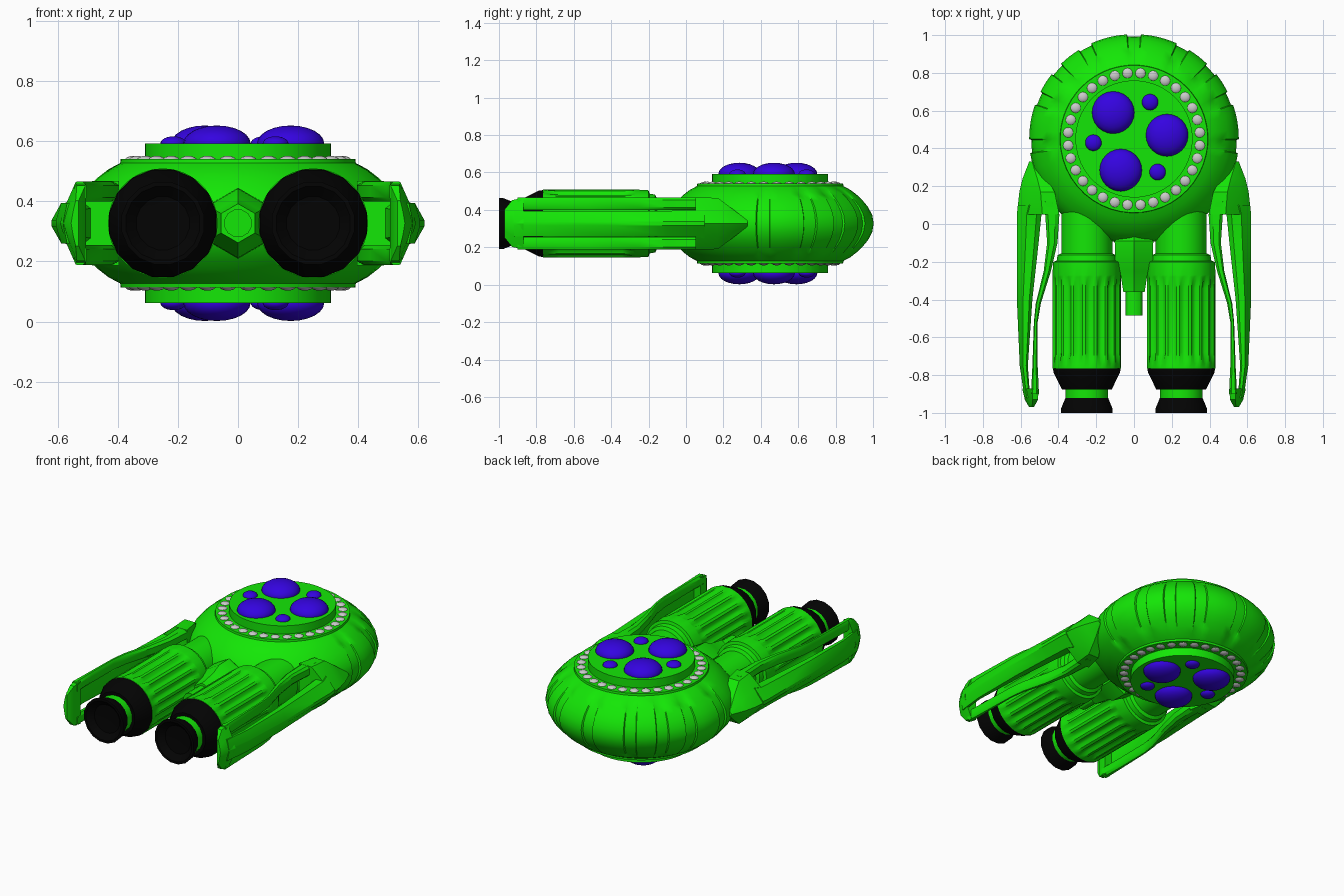
import bpy, bmesh, math
from mathutils import Vector

if "Cube" in bpy.data.objects:
    bpy.data.objects.remove(bpy.data.objects["Cube"])

CY, CZ = 0.45, 0.327   # hull centre


def material(name, rgb):
    m = bpy.data.materials.new(name)
    m.diffuse_color = (*rgb, 1)
    m.use_nodes = True
    m.node_tree.nodes["Principled BSDF"].inputs["Base Color"].default_value = m.diffuse_color
    return m


GREEN = material("green", (0.007, 0.8, 0.002))
BLACK = material("black", (0.001, 0.001, 0.001))
PURPLE = material("purple", (0.035, 0.001, 0.75))


def finish(name, bm, mat=None, angle=30):
    bmesh.ops.remove_doubles(bm, verts=bm.verts, dist=1e-5)
    bmesh.ops.recalc_face_normals(bm, faces=bm.faces)
    me = bpy.data.meshes.new(name)
    bm.to_mesh(me)
    bm.free()
    me.shade_smooth()
    me.set_sharp_from_angle(angle=math.radians(angle))
    ob = bpy.data.objects.new(name, me)
    bpy.context.collection.objects.link(ob)
    if mat:
        me.materials.append(mat)
    return ob


def skin(bm, rings):
    """Join rings of points with quads and cap both ends."""
    vr = [[bm.verts.new(p) for p in r] for r in rings]
    n = len(vr[0])
    for a, b in zip(vr, vr[1:]):
        for i in range(n):
            j = (i + 1) % n
            bm.faces.new((a[i], a[j], b[j], b[i]))
    bm.faces.new(vr[0])
    bm.faces.new(vr[-1])


def lathe_y(name, profile, n, mat, x):
    """Revolve (radius, y, groove depth) points about an axis along y."""
    rings = []
    for r, y, *g in profile:
        ring = []
        for k in range(n):
            t = 2 * math.pi * (k + 0.5) / n
            rr = r - (g[0] if g and k % 4 < 2 else 0)
            ring.append((x + rr * math.cos(t), y, CZ + rr * math.sin(t)))
        rings.append(ring)
    bm = bmesh.new()
    skin(bm, rings)
    return finish(name, bm, mat)


# Saucer hull: revolved profile with shallow strips around the front half
half = [(0.31, 0.265), (0.31, 0.213), (0.39, 0.213), (0.392, 0.2), (0.43, 0.18),
        (0.465, 0.153), (0.497, 0.122), (0.525, 0.088), (0.547, 0.045)]
profile = half + [(0.555, 0)] + [(r, -z) for r, z in reversed(half)]
angles = []     # (degrees from the front, sunken)
for c in (0, 28, 48, 67, 94, 266, 293, 312, 332):
    angles += [(c - 4, False), (c - 3.5, True), (c, True), (c + 3.5, True), (c + 4, False)]
angles += [(c, False) for c in (9, 14, 19, 38, 57.5, 76, 80.5, 85, 341, 346, 351, 322,
                                302.5, 275, 279.5, 284)]
angles += [(c, False) for c in range(106, 260, 8)]
angles.sort()
rings = []
for r, z in profile:
    ring = []
    for a, cut in angles:
        rr = r - (0.011 * (1 - (z / 0.2) ** 2) if cut and abs(z) < 0.19 else 0)
        t = math.radians(90 + a)
        ring.append((rr * math.cos(t), CY + rr * math.sin(t), CZ + z))
    rings.append(ring)
bm = bmesh.new()
skin(bm, rings)
finish("saucer_hull", bm, GREEN)


# Domes and bead rings on both faces of the saucer
def blob(bm, x, y, z, r, h, u, v):
    new = bmesh.ops.create_uvsphere(bm, u_segments=u, v_segments=v, radius=1)["verts"]
    for p in new:
        p.co = Vector((x + p.co.x * r, y + p.co.y * r, z + p.co.z * h))


domes = [(-0.11, 0.59, 0.112), (0.175, 0.47, 0.112), (-0.07, 0.285, 0.112),
         (0.085, 0.645, 0.043), (-0.215, 0.43, 0.043), (0.125, 0.275, 0.043)]
for side, label in ((1, "upper"), (-1, "lower")):
    bm = bmesh.new()
    for x, y, r in domes:
        blob(bm, x, y, CZ + side * 0.265, r, 0.06 if r > 0.1 else 0.024, 24, 12)
    finish(label + "_domes", bm, PURPLE)
    bm = bmesh.new()
    for k in range(32):
        t = 2 * math.pi * (k + 0.5) / 32
        blob(bm, 0.35 * math.cos(t), CY + 0.35 * math.sin(t),
             CZ + side * 0.21, 0.028, 0.014, 12, 8)
    finish(label + "_bead_ring", bm)

# Engines: fluted barrels, black tail cone, green neck, flared black nozzle
barrel = [(0.135, 0.15), (0.135, -0.155), (0.155, -0.165), (0.16, -0.195),
          (0.178, -0.2), (0.182, -0.27), (0.182, -0.28, 0.002), (0.182, -0.34, 0.018),
          (0.182, -0.68, 0.018), (0.182, -0.74, 0.002), (0.182, -0.765)]
cone = [(0.182, -0.765), (0.18, -0.785), (0.135, -0.875)]
neck = [(0.115, -0.86), (0.115, -0.93)]
nozzle = [(0.115, -0.92), (0.138, -0.975), (0.14, -1.0), (0.125, -1.0),
          (0.09, -0.965), (0.02, -0.96)]
for s, label in ((-1, "left"), (1, "right")):
    x = s * 0.25
    lathe_y(label + "_engine_barrel", barrel, 72, GREEN, x)
    lathe_y(label + "_engine_cone", cone, 16, BLACK, x)
    lathe_y(label + "_engine_neck", neck, 16, GREEN, x)
    lathe_y(label + "_engine_nozzle", nozzle, 16, BLACK, x)

# Tail boom between the engines: six-sided root and a round tip
lathe_y("tail_boom_root", [(0.085, 0.0), (0.09, -0.06), (0.118, -0.09), (0.115, -0.19),
                           (0.085, -0.25), (0.065, -0.36)], 6, GREEN, 0)
lathe_y("tail_boom_tip", [(0.047, -0.34), (0.047, -0.485)], 12, GREEN, 0)


# Side wings: a front hub splits into a middle outer rail and two inner
# rails (upper and lower) that meet again at a tail piece
def wing_part(name, stations, s, section, dz=0):
    """Sweep a section of (width 0..1, height -1..1) points along y."""
    bm = bmesh.new()
    skin(bm, [[(s * (xi + u * (xo - xi)), y, CZ + dz + v * h) for u, v in section]
              for y, xi, xo, h in stations])
    finish(name, bm, GREEN)


chevron = [(0, -1), (0.4, -1), (0.75, -0.5), (1, 0), (0.75, 0.5), (0.4, 1), (0, 1)]
ridge = [(0, -0.7), (0.2, -1), (0.6, -1), (1, -0.15), (1, 0.15), (0.6, 1), (0.2, 1), (0, 0.7)]
bar = [(0, -0.6), (0.3, -1), (0.8, -1), (1, -0.6), (1, 0.6), (0.8, 1), (0.3, 1), (0, 0.6)]

hub = [(0.33, 0.53, 0.555, 0.015), (0.24, 0.46, 0.59, 0.085),
       (0.17, 0.42, 0.607, 0.137), (0.05, 0.395, 0.62, 0.14)]
tail = [(-0.87, 0.505, 0.592, 0.137), (-0.93, 0.508, 0.578, 0.125), (-0.97, 0.53, 0.555, 0.075)]
outer = [(0.1, 0.47, 0.615, 0.08), (0.05, 0.49, 0.62, 0.07), (-0.1, 0.505, 0.62, 0.068),
         (-0.4, 0.538, 0.62, 0.068), (-0.75, 0.562, 0.605, 0.068), (-0.92, 0.55, 0.58, 0.068)]
inner = [(0.12, 0.41, 0.485, 0.033), (0.05, 0.395, 0.47, 0.033), (-0.1, 0.405, 0.46, 0.033),
         (-0.25, 0.44, 0.478, 0.033), (-0.42, 0.493, 0.52, 0.033), (-0.52, 0.51, 0.53, 0.033),
         (-0.75, 0.51, 0.538, 0.033), (-0.9, 0.503, 0.545, 0.033)]
for s, label in ((-1, "left"), (1, "right")):
    wing_part(label + "_wing_hub", hub, s, chevron)
    wing_part(label + "_wing_tail", tail, s, chevron)
    wing_part(label + "_wing_outer_rail", outer, s, ridge)
    wing_part(label + "_wing_upper_rail", inner, s, bar, 0.106)
    wing_part(label + "_wing_lower_rail", inner, s, bar, -0.106)
